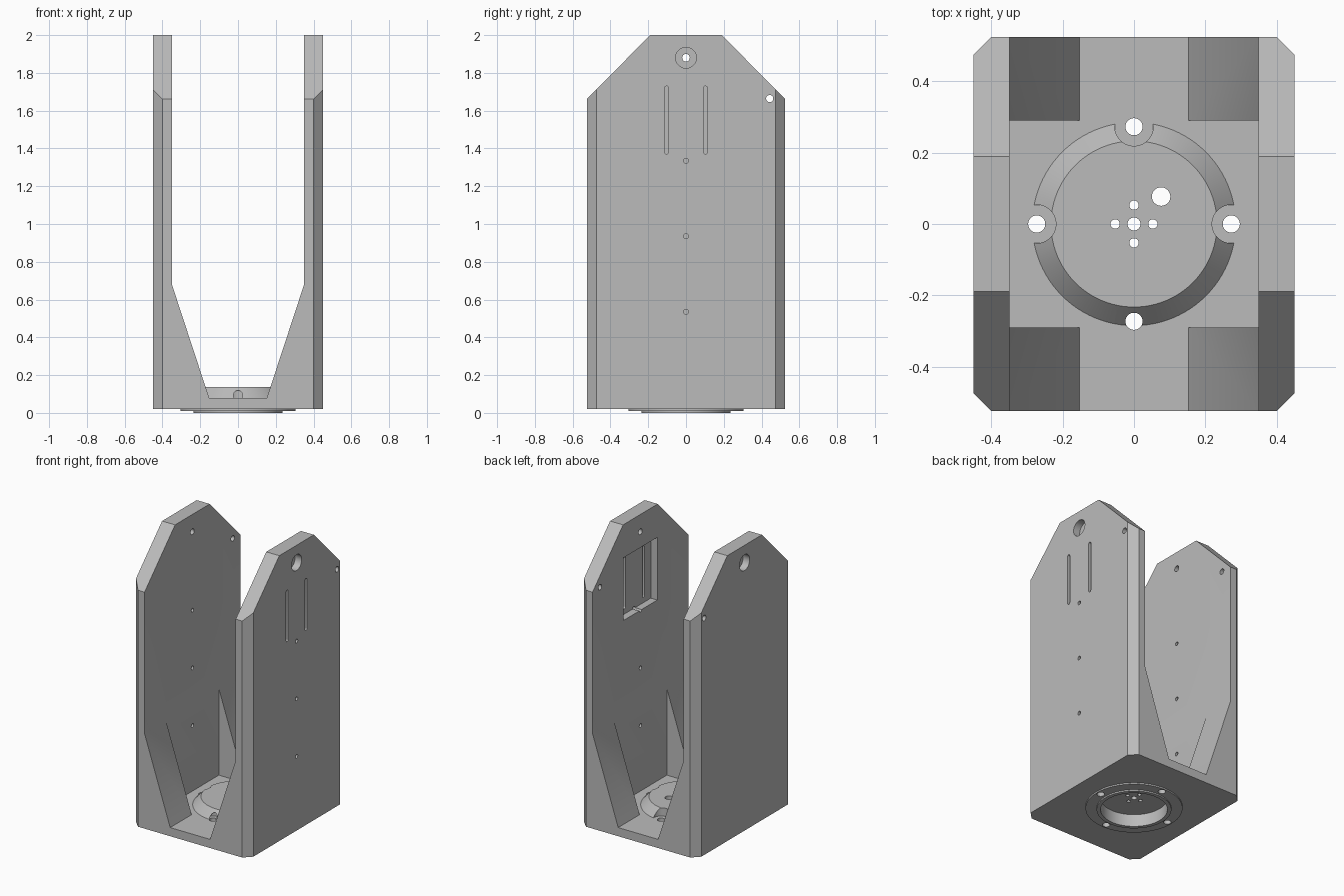
import bpy, bmesh, math

cube = bpy.data.objects.get("Cube")
if cube:
    bpy.data.objects.remove(cube, do_unlink=True)

grey = bpy.data.materials.new("plain grey")
grey.use_nodes = True
colour = (0.5, 0.5, 0.5, 1)
grey.diffuse_color = colour
grey.node_tree.nodes["Principled BSDF"].inputs["Base Color"].default_value = colour

PLACE = {"x": lambda u, v, w: (w, u, v),
         "y": lambda u, v, w: (u, w, v),
         "z": lambda u, v, w: (u, v, w)}


def loft(name, lower, upper, axis, a, b):
    """Solid between two matching outlines at a and b along an axis."""
    bm = bmesh.new()
    place = PLACE[axis]
    lo = [bm.verts.new(place(u, v, a)) for u, v in lower]
    hi = [bm.verts.new(place(u, v, b)) for u, v in upper]
    bm.faces.new(lo)
    bm.faces.new(hi)
    for i in range(len(lo)):
        j = (i + 1) % len(lo)
        bm.faces.new((lo[i], lo[j], hi[j], hi[i]))
    bmesh.ops.recalc_face_normals(bm, faces=bm.faces)
    mesh = bpy.data.meshes.new(name)
    bm.to_mesh(mesh)
    bm.free()
    mesh.materials.append(grey)
    obj = bpy.data.objects.new(name, mesh)
    bpy.context.collection.objects.link(obj)
    return obj


def prism(name, pts, axis, a, b):
    return loft(name, pts, pts, axis, a, b)


def circle(u, v, r, n=48):
    return [(u + r * math.cos(math.tau * i / n), v + r * math.sin(math.tau * i / n))
            for i in range(n)]


def rect(u0, v0, u1, v1):
    return [(u0, v0), (u1, v0), (u1, v1), (u0, v1)]


def mirrored(half):
    return half + [(-u, v) for u, v in reversed(half)]


def slot(u, v0, v1, r, n=10):
    top = [(u + r * math.cos(math.pi * i / n), v1 - r + r * math.sin(math.pi * i / n))
           for i in range(n + 1)]
    low = [(u - r * math.cos(math.pi * i / n), v0 + r - r * math.sin(math.pi * i / n))
           for i in range(n + 1)]
    return top + low


def combine(tool, operation="DIFFERENCE"):
    tool.hide_render = True
    mod = body.modifiers.new("combine", "BOOLEAN")
    mod.operation = operation
    mod.solver = "EXACT"
    mod.object = tool
    bpy.ops.object.modifier_apply(modifier=mod.name)
    bpy.data.objects.remove(tool, do_unlink=True)


# Block with chamfered upright corners
X, Y, C = 0.45, 0.525, 0.05
plan = mirrored([(X - C, -Y), (X, C - Y), (X, Y - C), (X - C, Y)])
body = prism("bracket_body", plan, "z", 0.02, 2)
bpy.context.view_layer.objects.active = body
body.select_set(True)

# Sloping shoulders
shoulders = mirrored([(0.7, -0.5), (0.7, 1.484), (0.19, 2), (0.19, 2.2)])
combine(prism("shoulder_shape", shoulders, "x", -1, 1), "INTERSECT")

# Channel between the walls, leaving four corner gussets
FLOOR, INNER = 0.08, 0.35
channel = mirrored([(0.153, FLOOR), (INNER, 0.68), (INNER, 2.2)])
combine(prism("channel", channel, "y", -1, 1))
combine(prism("inner_bay", rect(-INNER, -0.29, INNER, 0.29), "z", FLOOR, 2.2))

# Raised hub on the floor and stepped rings beneath
combine(loft("hub", circle(0, 0, 0.31, 96), circle(0, 0, 0.233, 96), "z", 0.053, 0.137), "UNION")
combine(prism("wide_ring", circle(0, 0, 0.305, 96), "z", 0.01, 0.05), "UNION")
combine(prism("rim_ring", circle(0, 0, 0.235, 96), "z", 0, 0.05), "UNION")
combine(prism("underside_recess", circle(0, 0, 0.21, 96), "z", -0.1, 0.085))

# Bolt holes with notches in the hub, and small holes round the centre
for k in range(4):
    c, s = round(math.cos(k * math.pi / 2)), round(math.sin(k * math.pi / 2))
    combine(prism("bolt_notch", circle(0.273 * c, 0.273 * s, 0.054), "z", FLOOR, 0.3))
    combine(prism("bolt_hole", circle(0.273 * c, 0.273 * s, 0.024), "z", -0.1, 0.3))
    combine(prism("small_hole", circle(0.053 * c, 0.053 * s, 0.013, 24), "z", -0.1, 0.3))
combine(prism("centre_hole", circle(0, 0, 0.018, 32), "z", -0.1, 0.3))
combine(prism("cable_hole", circle(0.076, 0.077, 0.026, 32), "z", -0.1, 0.3))

# Pivot and edge holes through both walls
combine(prism("pivot_hole", circle(0, 1.88, 0.02, 32), "x", -1, 1))
combine(prism("edge_hole", circle(0.443, 1.664, 0.019, 32), "x", -1, 1))
for side in (-1, 1):
    combine(prism("counterbore", circle(0, 1.88, 0.055), "x", side * 0.4, side * 0.6))

# Pocket and two slots in the left wall
combine(prism("pocket", rect(-0.185, 1.335, 0.185, 1.77), "x", 0.3, 0.4))
for y in (-0.103, 0.103):
    combine(prism("slot", slot(y, 1.37, 1.73, 0.011), "x", 0.3, 0.6))

# Row of pilot holes: through the left wall, blind in the right wall
for z in (0.535, 0.935, 1.335):
    combine(prism("pilot_hole", circle(0, z, 0.013, 24), "x", -0.42, 0.6))

bpy.ops.object.shade_smooth_by_angle(angle=math.radians(25))
